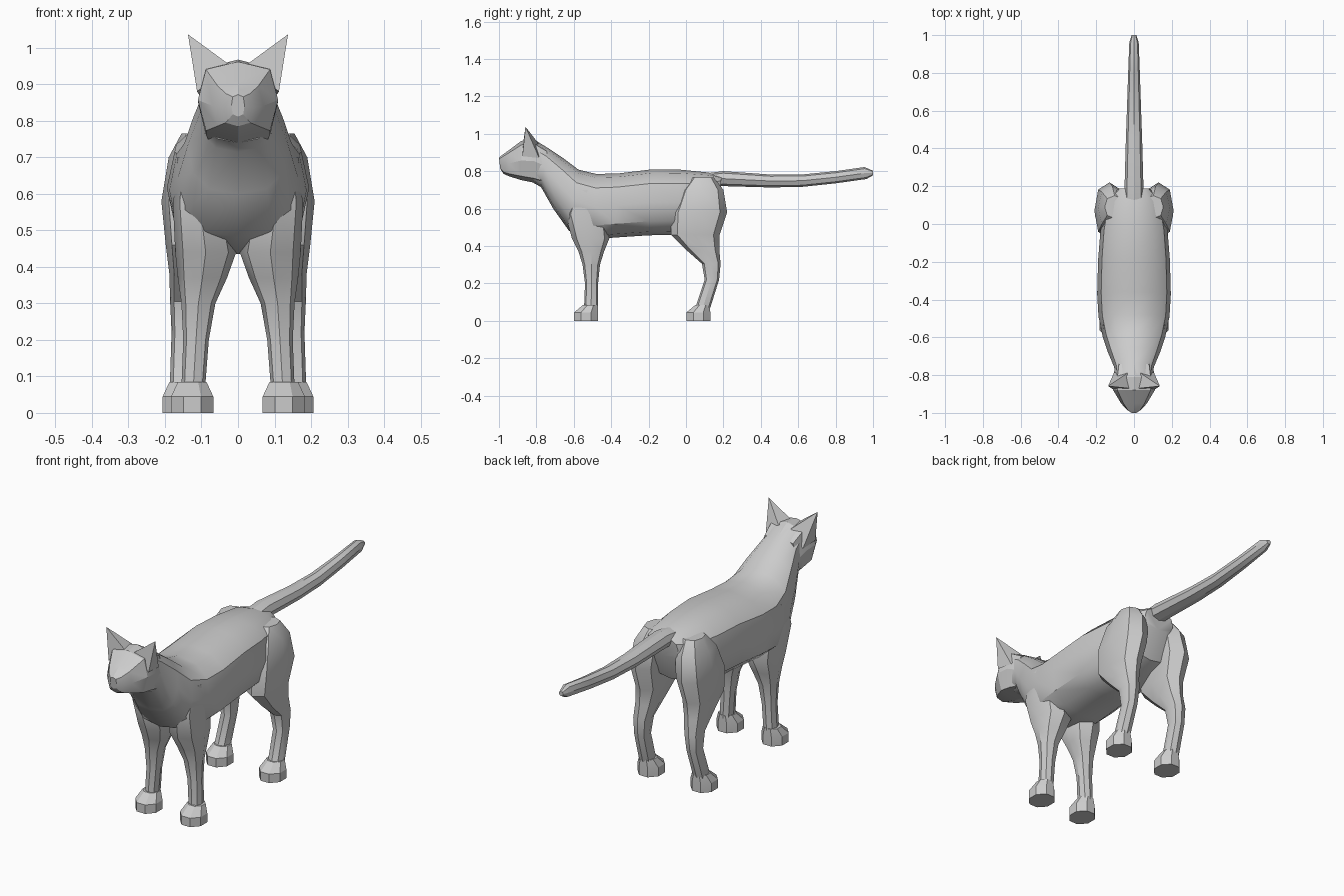
import bpy, bmesh, math
from mathutils import Vector


def power(v, e):
    return math.copysign(abs(v) ** e, v)


def ring(centre, u, v, n, e=0.85, phase=0.0):
    """Closed rounded section spanned by half-axes u and v."""
    pts = []
    for i in range(n):
        a = phase + 2 * math.pi * i / n
        pts.append(centre + u * power(math.cos(a), e) + v * power(math.sin(a), e))
    return pts


def finish(name, bm, mirror, angle):
    bmesh.ops.recalc_face_normals(bm, faces=bm.faces)
    me = bpy.data.meshes.new(name)
    bm.to_mesh(me)
    bm.free()
    ob = bpy.data.objects.new(name, me)
    bpy.context.collection.objects.link(ob)
    if mirror:
        mod = ob.modifiers.new("Mirror", 'MIRROR')
        mod.use_mirror_merge = False
    if angle:
        bpy.ops.object.select_all(action='DESELECT')
        ob.select_set(True)
        bpy.context.view_layer.objects.active = ob
        bpy.ops.object.shade_smooth_by_angle(angle=math.radians(angle))
    return ob


def loft(name, rings, mirror=False, angle=35):
    bm = bmesh.new()
    rows = [[bm.verts.new(p) for p in r] for r in rings]
    n = len(rows[0])
    for a, b in zip(rows, rows[1:]):
        for i in range(n):
            j = (i + 1) % n
            bm.faces.new((a[i], a[j], b[j], b[i]))
    bm.faces.new(rows[0])
    bm.faces.new(rows[-1])
    return finish(name, bm, mirror, angle)


def spine_rings(data, n, e):
    """Sections given by top (y, z), bottom (y, z) and half width."""
    out = []
    for ty, tz, by, bz, w in data:
        t, b = Vector((0, ty, tz)), Vector((0, by, bz))
        out.append(ring((t + b) / 2, Vector((w, 0, 0)), (t - b) / 2, n, e))
    return out


def leg_rings(data, n, e=0.85, phase=0.0):
    """Level sections given by z, y range and x range."""
    out = []
    for z, y0, y1, x0, x1 in data:
        c = Vector(((x0 + x1) / 2, (y0 + y1) / 2, z))
        out.append(ring(c, Vector(((x1 - x0) / 2, 0, 0)),
                        Vector((0, (y1 - y0) / 2, 0)), n, e, phase))
    return out


# Torso and neck
loft("body", spine_rings([
    (0.19, 0.77, 0.18, 0.67, 0.085),
    (0.12, 0.793, 0.12, 0.53, 0.15),
    (-0.03, 0.808, -0.05, 0.46, 0.178),
    (-0.18, 0.81, -0.20, 0.457, 0.19),
    (-0.36, 0.788, -0.38, 0.445, 0.195),
    (-0.48, 0.785, -0.50, 0.435, 0.188),
    (-0.575, 0.808, -0.625, 0.48, 0.165),
    (-0.65, 0.865, -0.71, 0.60, 0.138),
    (-0.74, 0.925, -0.775, 0.715, 0.105),
    (-0.79, 0.955, -0.82, 0.74, 0.10)], 12, 0.8))

# Head with tapering muzzle
loft("head", spine_rings([
    (-0.74, 0.925, -0.76, 0.725, 0.100),
    (-0.81, 0.968, -0.81, 0.738, 0.110),
    (-0.88, 0.962, -0.88, 0.752, 0.110),
    (-0.95, 0.91, -0.945, 0.772, 0.070),
    (-0.985, 0.885, -0.975, 0.785, 0.042),
    (-1.0, 0.872, -0.993, 0.812, 0.018)], 8, 0.65), angle=25)

# Ears
bm = bmesh.new()
base = [bm.verts.new(p) for p in ((0.025, -0.87, 0.955), (0.112, -0.875, 0.88),
                                  (0.105, -0.785, 0.87), (0.035, -0.79, 0.95))]
tip = bm.verts.new((0.137, -0.858, 1.037))
bm.faces.new(base)
for i in range(4):
    bm.faces.new((base[i], base[(i + 1) % 4], tip))
finish("ears", bm, True, 0)

# Tail
loft("tail", spine_rings([
    (0.08, 0.785, 0.10, 0.715, 0.052),
    (0.20, 0.80, 0.20, 0.72, 0.050),
    (0.45, 0.782, 0.45, 0.713, 0.043),
    (0.62, 0.782, 0.62, 0.716, 0.037),
    (0.80, 0.80, 0.80, 0.735, 0.031),
    (0.955, 0.822, 0.965, 0.758, 0.025),
    (1.0, 0.802, 1.0, 0.778, 0.012)], 8, 0.9), angle=30)

# Front legs
loft("front_legs", leg_rings([
    (0.70, -0.60, -0.46, 0.08, 0.165),
    (0.57, -0.645, -0.42, 0.03, 0.178),
    (0.44, -0.61, -0.41, 0.005, 0.172),
    (0.37, -0.575, -0.438, 0.03, 0.165),
    (0.30, -0.553, -0.46, 0.062, 0.155),
    (0.20, -0.54, -0.47, 0.08, 0.15),
    (0.07, -0.545, -0.47, 0.09, 0.155)], 8), mirror=True)

# Hind legs with broad thighs
loft("hind_legs", leg_rings([
    (0.765, 0.03, 0.15, 0.05, 0.155),
    (0.70, -0.03, 0.20, 0.04, 0.19),
    (0.58, -0.08, 0.22, 0.05, 0.21),
    (0.46, -0.08, 0.18, 0.065, 0.198),
    (0.38, 0.0, 0.178, 0.085, 0.188),
    (0.305, 0.085, 0.185, 0.10, 0.186),
    (0.22, 0.10, 0.177, 0.11, 0.182),
    (0.07, 0.05, 0.13, 0.115, 0.187)], 8), mirror=True)

# Paws
for name, y, x in (("front_paws", -0.603, 0.063), ("hind_paws", -0.003, 0.086)):
    loft(name, leg_rings([
        (0.0, y, y + 0.138, x, x + 0.125),
        (0.045, y, y + 0.138, x, x + 0.125),
        (0.085, y + 0.05, y + 0.135, x + 0.02, x + 0.105)],
        8, 1.0, math.pi / 8), mirror=True, angle=20)
